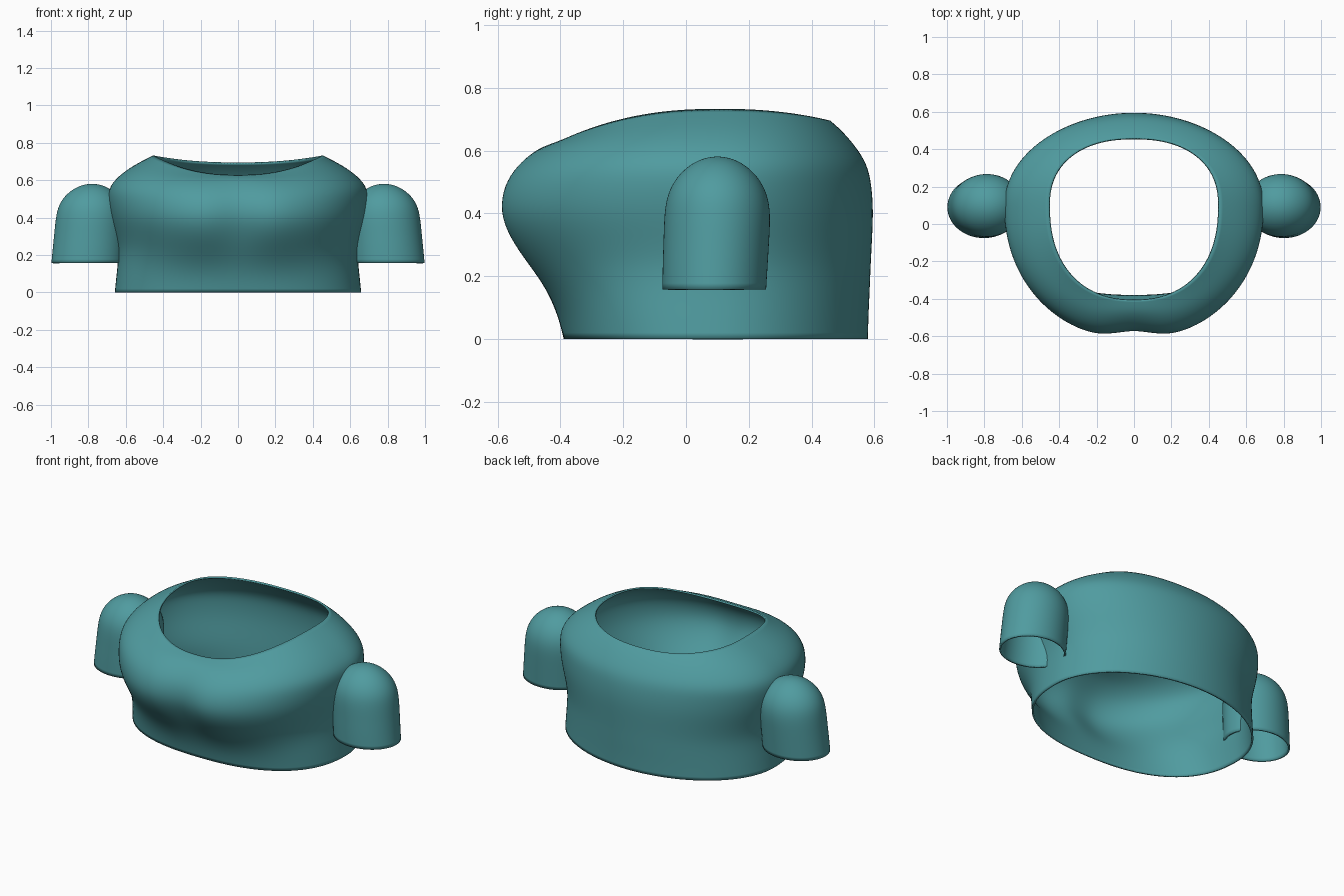
import bpy, bmesh
from math import sin, cos, pi, exp

if "Cube" in bpy.data.objects:
    bpy.data.objects.remove(bpy.data.objects["Cube"])


def loft(name, rings, cap=False):
    """Skin a stack of closed rings, then smooth and thicken it inward."""
    bm = bmesh.new()
    rows = [[bm.verts.new(p) for p in r] for r in rings]
    n = len(rows[0])
    for lo, hi in zip(rows, rows[1:]):
        for j in range(n):
            k = (j + 1) % n
            bm.faces.new((lo[j], lo[k], hi[k], hi[j]))
    if cap:
        top = sum((v.co for v in rows[-1]), rows[-1][0].co * 0) / n
        apex = bm.verts.new((top.x, top.y, cap))
        for j in range(n):
            bm.faces.new((rows[-1][j], rows[-1][(j + 1) % n], apex))
    me = bpy.data.meshes.new(name)
    bm.to_mesh(me)
    bm.free()
    ob = bpy.data.objects.new(name, me)
    bpy.context.collection.objects.link(ob)
    sub = ob.modifiers.new("smooth", 'SUBSURF')
    sub.levels = sub.render_levels = 2
    wall = ob.modifiers.new("wall", 'SOLIDIFY')
    wall.thickness = 0.01
    wall.offset = -1
    me.materials.append(teal)
    for o in bpy.context.selected_objects:
        o.select_set(False)
    ob.select_set(True)
    bpy.context.view_layer.objects.active = ob
    bpy.ops.object.shade_smooth_by_angle(angle=0.7)
    return ob


def power(v, e):
    return (1 if v >= 0 else -1) * abs(v) ** e


def torso_ring(w, zs, back, zb, front, zf, dent, nf, nb, n=56):
    """Ring with separate side, back and front reach, plus a centre chest dip."""
    pts, yc = [], 0.1
    for i in range(n):
        a = 2 * pi * i / n
        c, s = cos(a), sin(a)
        e = 2 / (nb if s >= 0 else nf)
        x = w * power(c, e)
        y = yc + (back - yc if s >= 0 else yc - front) * power(s, e)
        if s < 0:
            y += dent * exp(-(x / 0.13) ** 2)
        z = zs + ((zb if s >= 0 else zf) - zs) * s * s
        pts.append((x, y, z))
    return pts


teal = bpy.data.materials.new("teal")
teal.diffuse_color = (0.08, 0.33, 0.35, 1)
teal.use_nodes = True
teal.node_tree.nodes["Principled BSDF"].inputs["Base Color"].default_value = teal.diffuse_color

# Torso: side width/height, back reach/height, front reach/height, dip, roundness
levels = [
    (.660, .00, .580, .00, -.390, .00, .00, 2.4, 2.0),
    (.652, .08, .582, .08, -.410, .08, .00, 2.4, 2.0),
    (.643, .16, .586, .16, -.455, .16, .01, 2.3, 2.0),
    (.640, .24, .589, .24, -.525, .24, .03, 2.2, 2.0),
    (.662, .33, .594, .33, -.590, .32, .05, 2.15, 2.0),
    (.685, .41, .597, .41, -.623, .405, .05, 2.15, 2.0),
    (.698, .50, .592, .49, -.605, .49, .04, 2.15, 2.0),
    (.690, .57, .577, .56, -.560, .55, .03, 2.2, 2.05),
    (.620, .64, .535, .62, -.500, .595, .015, 2.3, 2.1),
    (.540, .69, .495, .665, -.450, .615, .0, 2.3, 2.2),
    (.455, .733, .460, .695, -.408, .628, .0, 2.3, 2.3),
]
loft("torso", [torso_ring(*l) for l in levels])

# Sleeves: open tubes with domed shoulders
tube = [(.157, .803, .090, .197, .167), (.24, .797, .093, .195, .169),
        (.32, .791, .097, .193, .170), (.40, .785, .100, .191, .171)]
for t in (20, 40, 60, 76):
    t = t * pi / 180
    tube.append((.40 + .182 * sin(t), .785 - .005 * sin(t), .10,
                 .191 * cos(t), .171 * cos(t)))
for side, name in ((-1, "right_sleeve"), (1, "left_sleeve")):
    rings = [[(side * cx + rx * cos(2 * pi * i / 24), cy + ry * sin(2 * pi * i / 24), z)
              for i in range(24)] for z, cx, cy, rx, ry in tube]
    loft(name, rings, cap=.582)
